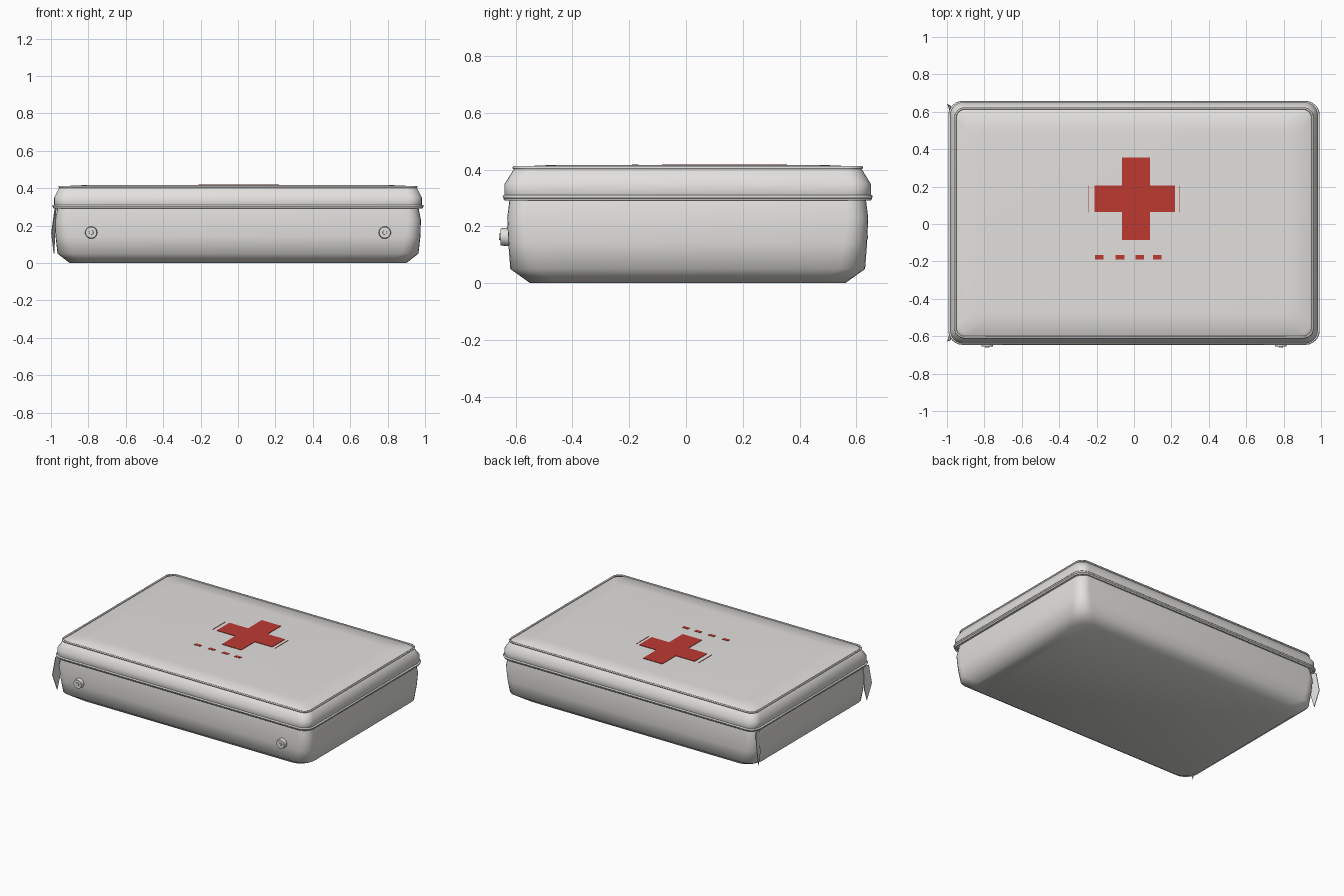
import bpy, bmesh, math
from mathutils import Matrix

if "Cube" in bpy.data.objects:
    bpy.data.objects.remove(bpy.data.objects["Cube"])

CY = 0.006  # centre of the case in y


def material(name, rgb):
    m = bpy.data.materials.new(name)
    m.diffuse_color = (*rgb, 1)
    m.use_nodes = True
    m.node_tree.nodes["Principled BSDF"].inputs["Base Color"].default_value = m.diffuse_color
    return m


GREY = material("light_grey", (0.76, 0.75, 0.73))
RED = material("red", (0.515, 0.041, 0.031))


def finish(name, bm, mat, angle=None):
    bmesh.ops.recalc_face_normals(bm, faces=bm.faces)
    me = bpy.data.meshes.new(name)
    bm.to_mesh(me)
    bm.free()
    me.materials.append(mat)
    ob = bpy.data.objects.new(name, me)
    bpy.context.collection.objects.link(ob)
    if angle:
        bpy.ops.object.select_all(action='DESELECT')
        bpy.context.view_layer.objects.active = ob
        ob.select_set(True)
        bpy.ops.object.shade_smooth_by_angle(angle=math.radians(angle))
    return ob


def rounded_rect(hx, hy, r, z, seg=6):
    pts = []
    for k, (sx, sy) in enumerate([(1, 1), (-1, 1), (-1, -1), (1, -1)]):
        for i in range(seg + 1):
            a = math.pi / 2 * (k + i / seg)
            pts.append((sx * (hx - r) + r * math.cos(a),
                        CY + sy * (hy - r) + r * math.sin(a), z))
    return pts


def shell(name, rings):
    """Closed loft through rounded rectangles (z, half x, half y, radius)."""
    bm = bmesh.new()
    loops = [[bm.verts.new(p) for p in rounded_rect(hx, hy, r, z)]
             for z, hx, hy, r in rings]
    n = len(loops[0])
    for a, b in zip(loops, loops[1:]):
        for i in range(n):
            bm.faces.new((a[i], a[(i + 1) % n], b[(i + 1) % n], b[i]))
    bm.faces.new(loops[0])
    bm.faces.new(loops[-1])
    return finish(name, bm, GREY, 62)


def piping(name, hx, hy, r, z, thick):
    """Round cord running around the case."""
    bm = bmesh.new()
    steps = 6
    rings = []
    for k in range(steps):
        a = 2 * math.pi * k / steps
        d = thick * math.cos(a)
        rings.append([bm.verts.new(p) for p in
                      rounded_rect(hx + d, hy + d, r + d, z + thick * math.sin(a))])
    n = len(rings[0])
    for k in range(steps):
        a, b = rings[k], rings[(k + 1) % steps]
        for i in range(n):
            bm.faces.new((a[i], a[(i + 1) % n], b[(i + 1) % n], b[i]))
    return finish(name, bm, GREY, 70)


def plate(name, outline, z0, z1, mat):
    bm = bmesh.new()
    f = bm.faces.new([bm.verts.new((x, y, z0)) for x, y in outline])
    ext = bmesh.ops.extrude_face_region(bm, geom=[f])
    for v in ext["geom"]:
        if isinstance(v, bmesh.types.BMVert):
            v.co.z = z1
    return finish(name, bm, mat)


def box_outline(x0, x1, y0, y1):
    return [(x0, y0), (x1, y0), (x1, y1), (x0, y1)]


# Lower tray and padded lid
shell("case_body", [(0.0, 0.90, 0.555, 0.10), (0.05, 0.965, 0.625, 0.09),
                    (0.14, 0.975, 0.632, 0.08), (0.23, 0.978, 0.636, 0.07),
                    (0.295, 0.965, 0.628, 0.07)])
shell("lid", [(0.295, 0.975, 0.638, 0.07), (0.31, 0.983, 0.645, 0.07),
              (0.35, 0.983, 0.645, 0.07), (0.40, 0.958, 0.614, 0.06),
              (0.411, 0.94, 0.60, 0.06), (0.416, 0.83, 0.49, 0.06)])

# Piping at the closing seam and around the lid top
piping("seam_cord_lower", 0.982, 0.642, 0.07, 0.297, 0.007)
piping("seam_cord_upper", 0.986, 0.645, 0.07, 0.305, 0.007)
piping("lid_cord", 0.955, 0.612, 0.05, 0.407, 0.006)

# Red cross on the lid
x0, x1, x2, x3 = -0.21, -0.065, 0.085, 0.22
y0, y1, y2, y3 = -0.085, 0.065, 0.205, 0.355
plate("cross", [(x1, y0), (x2, y0), (x2, y1), (x3, y1), (x3, y2), (x2, y2),
                (x2, y3), (x1, y3), (x1, y2), (x0, y2), (x0, y1), (x1, y1)],
      0.414, 0.419, RED)

# Thin lines beside the cross and short dashes below it
for i, x in enumerate((-0.242, 0.244)):
    plate(f"side_line_{i}", box_outline(x - 0.002, x + 0.002, 0.062, 0.205),
          0.414, 0.418, RED)
for i, x in enumerate((-0.185, -0.075, 0.03, 0.125)):
    plate(f"dash_{i}", box_outline(x - 0.023, x + 0.023, -0.19, -0.167),
          0.414, 0.418, RED)

# Studs on the front: washer with a small raised centre
for i, x in enumerate((-0.785, 0.785)):
    bm = bmesh.new()
    for r0, r1, ya, yb in ((0.034, 0.030, -0.615, -0.654),
                           (0.014, 0.011, -0.645, -0.659)):
        mat = Matrix.Translation((x, (ya + yb) / 2, 0.163)) @ \
            Matrix.Rotation(math.pi / 2, 4, 'X')
        bmesh.ops.create_cone(bm, cap_ends=True, segments=20, radius1=r0,
                              radius2=r1, depth=ya - yb, matrix=mat)
    finish(f"stud_{i}", bm, GREY, 35)

# Thin pull tabs hanging from the seam at both left corners
for i, s in enumerate((-1, 1)):
    bm = bmesh.new()
    outline = [(-0.975, 0.575, 0.295), (-0.982, 0.625, 0.285),
               (-0.999, 0.635, 0.16), (-0.986, 0.60, 0.05),
               (-0.983, 0.575, 0.13)]
    near = [bm.verts.new((x, CY + s * y, z)) for x, y, z in outline]
    far = [bm.verts.new((x + 0.004, CY + s * y, z)) for x, y, z in outline]
    bm.faces.new(near)
    bm.faces.new(far[::-1])
    for k in range(5):
        j = (k + 1) % 5
        bm.faces.new((near[k], near[j], far[j], far[k]))
    finish(f"pull_tab_{i}", bm, GREY)
